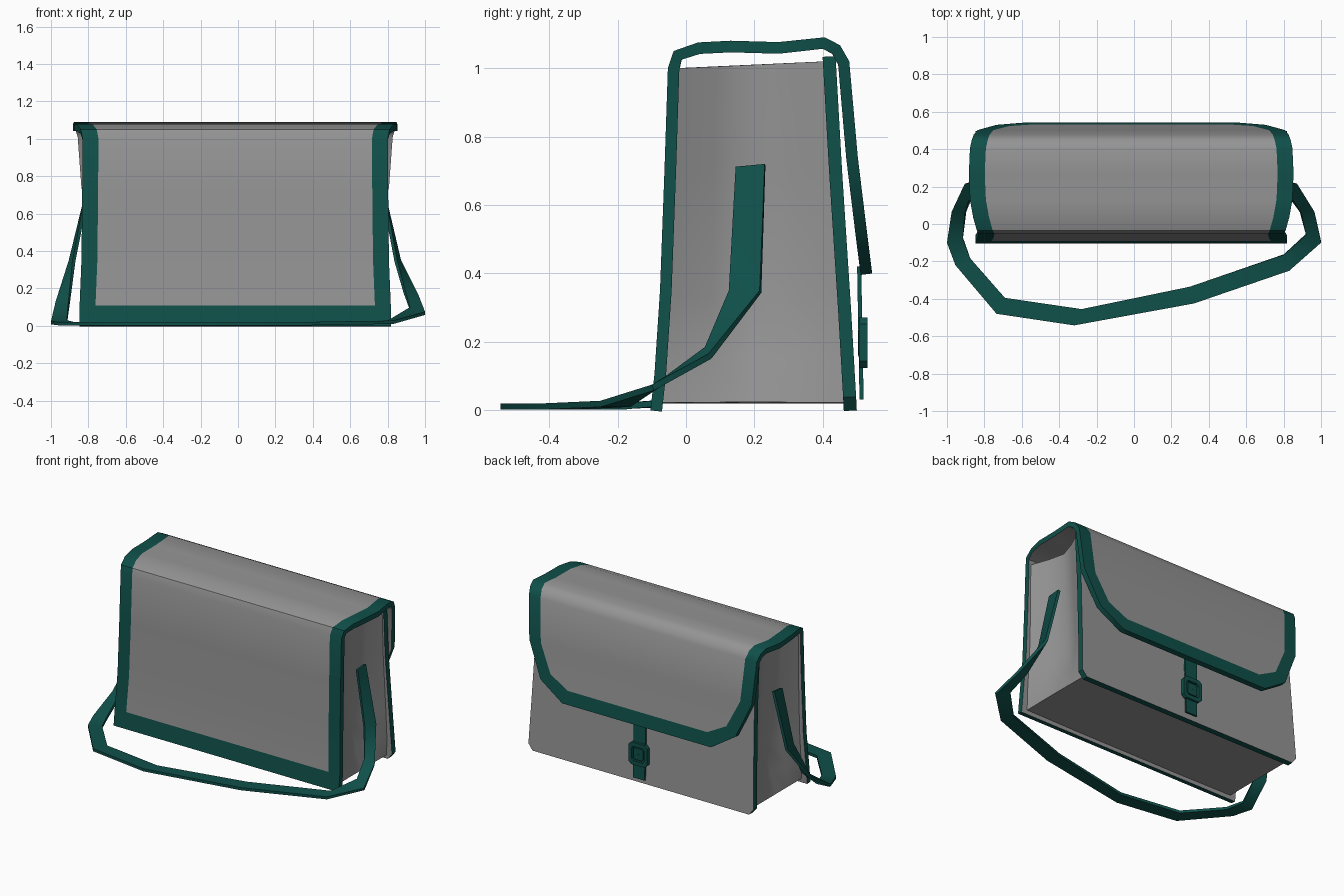
import bpy, bmesh, math

if "Cube" in bpy.data.objects:
    bpy.data.objects.remove(bpy.data.objects["Cube"])

CX = -0.015  # the bag body sits slightly left of centre


def material(name, rgb):
    m = bpy.data.materials.new(name)
    m.diffuse_color = (*rgb, 1)
    m.use_nodes = True
    m.node_tree.nodes["Principled BSDF"].inputs["Base Color"].default_value = m.diffuse_color
    return m


GREY = material("grey_canvas", (0.30, 0.30, 0.30))
GREEN = material("dark_green_trim", (0.005, 0.08, 0.068))


def make_grid(name, rows, mats, thickness, rule=None, wrap=False, smooth=35, lining=0):
    """Skin rows of points; rule(i, j) gives the material; solidify inwards."""
    bm = bmesh.new()
    vs = [[bm.verts.new(p) for p in r] for r in rows]
    n = len(vs[0])
    for i in range(len(vs) if wrap else len(vs) - 1):
        k = (i + 1) % len(vs)
        for j in range(n - 1):
            f = bm.faces.new((vs[i][j], vs[i][j + 1], vs[k][j + 1], vs[k][j]))
            f.material_index = rule(i, j) if rule else 0
    bmesh.ops.remove_doubles(bm, verts=bm.verts, dist=1e-5)
    me = bpy.data.meshes.new(name)
    bm.to_mesh(me)
    bm.free()
    for m in mats:
        me.materials.append(m)
    ob = bpy.data.objects.new(name, me)
    bpy.context.collection.objects.link(ob)
    s = ob.modifiers.new("thickness", 'SOLIDIFY')
    s.thickness, s.offset, s.material_offset = thickness, -1, lining
    bpy.context.view_layer.objects.active = ob
    ob.select_set(True)
    bpy.ops.object.modifier_apply(modifier=s.name)
    bpy.ops.object.shade_smooth_by_angle(angle=math.radians(smooth))
    ob.select_set(False)
    return ob


# Front panel, top and flap: one continuous sheet with a green border, grey lining
SEG = 6


def sheet_row(w, y, z, wi=None, yi=None, zi=None):
    wi = w - 0.085 if wi is None else wi
    yi = y if yi is None else yi
    zi = z if zi is None else zi
    mid = [(CX + wi * (2 * k / SEG - 1), yi, zi) for k in range(SEG + 1)]
    return [(CX - w, y, z)] + mid + [(CX + w, y, z)]


profile = [
    (.832, -.104, 0), (.832, -.092, .108), (.822, -.076, .35), (.818, -.063, .7),
    (.816, -.053, 1.0), (.825, -.036, 1.05), (.845, .035, 1.075), (.862, .13, 1.08),
    (.868, .27, 1.076), (.862, .405, 1.09), (.852, .45, 1.067), (.842, .477, 1.02),
    (.822, .502, .74),
    (.72, .53, .51, .65, .524, .56), (.55, .544, .40, .515, .533, .488),
    (.55, .544, .40, .47, .544, .40)]
rows = [sheet_row(*p) for p in profile]
last = len(rows) - 2
make_grid("front_panel_and_flap", rows, (GREY, GREEN), .034,
          lambda i, j: int(i in (0, last) or j in (0, SEG + 1)), lining=-1)

# Panel under the flap, grey with green edges
back = [(.80, .499, 0), (.832, .497, .04), (.822, .482, .3), (.81, .456, .7), (.81, .437, 1.035)]
rows = [[(CX - w * (2 * k / SEG - 1), y, z) for k in range(SEG + 1)] for w, y, z in back]
panel = make_grid("back_panel", rows, (GREY, GREEN), .038)
for f in panel.data.polygons:
    f.material_index = int(abs(f.normal.y) < 0.7)

# Side gussets and flat bottom: a U-shaped strip, the sides fold inwards (x, z, fold depth)
half = [(.795, 1.01, .08), (.79, .7, .09), (.79, .33, .10), (.79, .15, .05),
        (.785, .03, 0), (.40, .03, 0)]
path = [(x, z, d, 1) for x, z, d in half] + [(-x, z, d, -1) for x, z, d in reversed(half)]
FOLD = ((0, 0), (.25, .6), (.5, 1), (.75, .6), (1, 0))
rows = []
for x, z, d, side in path:
    y0, y1 = -.07 + .045 * z, .465 - .052 * z
    rows.append([(CX + x - side * d * k, y0 + (y1 - y0) * t, z + .02 * (t - .5) * (z > 1))
                 for t, k in FOLD])
make_grid("gusset", rows, (GREY,), .01, smooth=60)

# Shoulder strap: outer and inner edge at each bend
edges = [
    (.785, .23, .72, .785, .145, .712), (.872, .215, .35, .852, .125, .35),
    (.965, .065, .165, .895, .055, .185), (1.0, -.10, .075, .92, -.06, .10),
    (.83, -.25, .028, .80, -.165, .028), (.32, -.425, .02, .30, -.335, .02),
    (-.32, -.542, .02, -.28, -.455, .02), (-.735, -.48, .02, -.69, -.395, .02),
    (-.955, -.22, .02, -.875, -.185, .02), (-1.0, -.10, .025, -.915, -.08, .03),
    (-.975, .065, .13, -.905, .055, .15), (-.905, .215, .35, -.885, .125, .35),
    (-.815, .23, .72, -.815, .145, .712)]
make_grid("shoulder_strap", [[e[:3], e[3:]] for e in edges], (GREEN,), .018, smooth=60)

# Closing tab below the flap
make_grid("closing_tab", [[(CX + w, y, z), (CX - w, y, z)]
                          for w, y, z in ((.042, .519, .032), (.045, .512, .42))][::1],
          (GREEN,), .012)


# Buckle: chamfered frame with a smaller inner plate
def ring(w, h, c, y, zc=.198):
    q = [(w, h - c), (w - c, h), (c - w, h), (-w, h - c),
         (-w, c - h), (c - w, -h), (w - c, -h), (w, c - h)]
    return [(CX + a, y, zc + b) for a, b in q]


for name, outer, inner, y in (("buckle_frame", (.070, .074, .02), (.046, .048, .012), .531),
                              ("buckle_plate", (.036, .038, .008), (.002, .002, .001), .526)):
    o, i = ring(*outer, y), ring(*inner, y)
    make_grid(name, [[a, b] for a, b in zip(i, o)], (GREEN,), .024, wrap=True)
    # make sure the thickness grows towards the bag
    me = bpy.data.objects[name].data
    if max(v.co.y for v in me.vertices) > y + .001:
        for v in me.vertices:
            v.co.y -= .024
